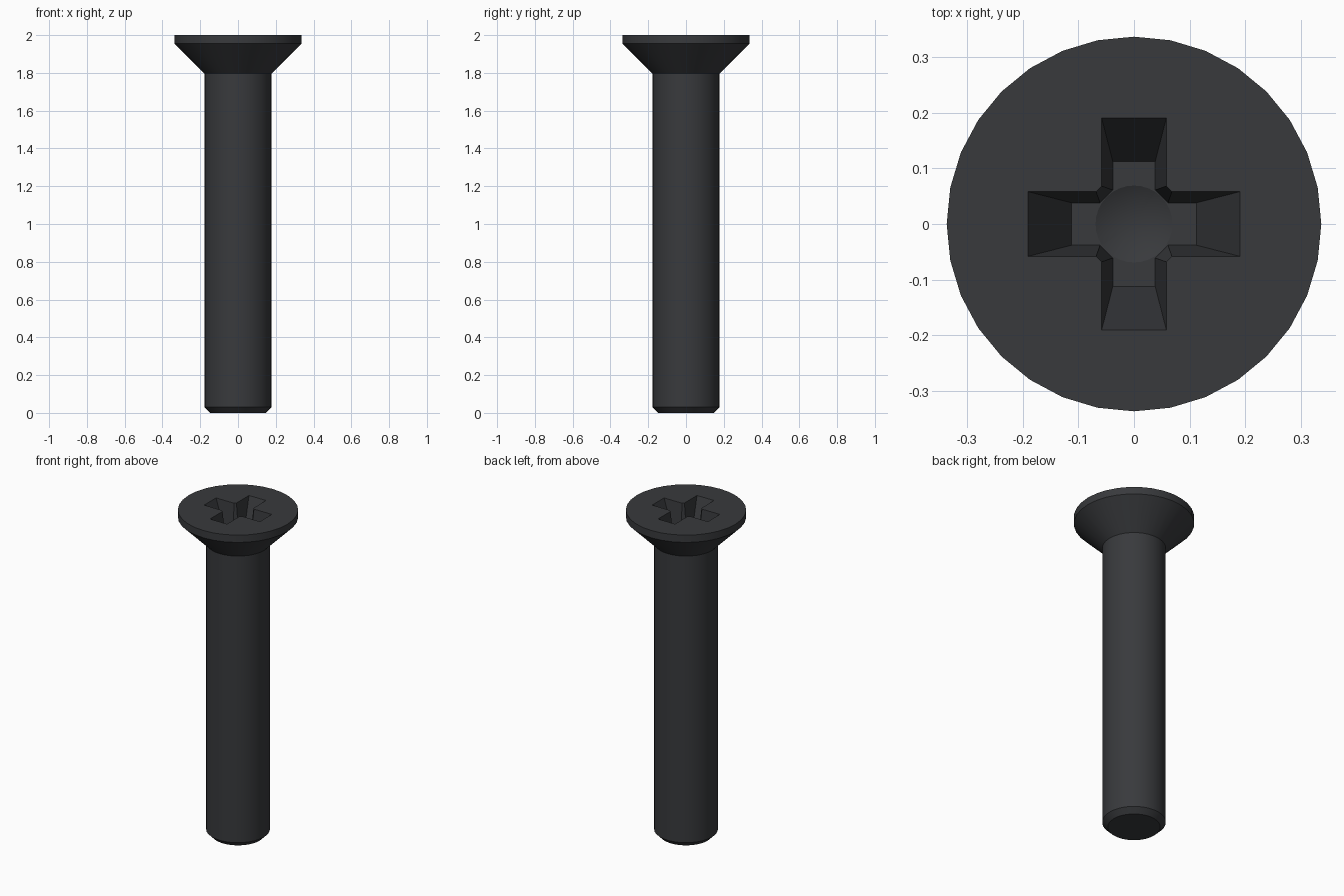
import bpy, bmesh, math
from mathutils import Matrix

if "Cube" in bpy.data.objects:
    bpy.data.objects.remove(bpy.data.objects["Cube"])

TOP, DEPTH, SIDES = 2.0, 0.2, 32


def make_object(name, bm):
    bmesh.ops.recalc_face_normals(bm, faces=bm.faces)
    mesh = bpy.data.meshes.new(name)
    bm.to_mesh(mesh)
    bm.free()
    ob = bpy.data.objects.new(name, mesh)
    bpy.context.collection.objects.link(ob)
    return ob


def lathe(name, profile):
    """Stack rings of (radius, z); a zero radius becomes a pole."""
    bm = bmesh.new()
    rings = []
    for r, z in profile:
        n = SIDES if r > 0 else 1
        rings.append([bm.verts.new((r * math.sin(2 * math.pi * i / SIDES),
                                    r * math.cos(2 * math.pi * i / SIDES), z)) for i in range(n)])
    for a, b in zip(rings, rings[1:]):
        for i in range(SIDES):
            j = (i + 1) % SIDES
            quad = [a[i % len(a)], a[j % len(a)], b[j % len(b)], b[i % len(b)]]
            bm.faces.new(list(dict.fromkeys(quad)))
    for ring in (rings[0], rings[-1]):
        if len(ring) > 1:
            bm.faces.new(ring)
    return make_object(name, bm)


def tapered_box(name, top, bottom, angle=0.0):
    """Box from the recess floor to just above the head, given half sizes."""
    k = 1.25
    over = [b + (t - b) * k for t, b in zip(top, bottom)]
    bm = bmesh.new()
    bmesh.ops.create_cube(bm, size=2)
    for v in bm.verts:
        up = v.co.z > 0
        sx, sy = over if up else bottom
        v.co = (v.co.x * sx, v.co.y * sy, TOP - DEPTH + (DEPTH * k if up else 0))
    bmesh.ops.rotate(bm, verts=bm.verts, cent=(0, 0, 0), matrix=Matrix.Rotation(angle, 3, 'Z'))
    return make_object(name, bm)


# Shank with chamfered tip and countersunk head
screw = lathe("countersunk_screw", [(0.147, 0), (0.178, 0.031), (0.178, 1.797),
                                    (0.336, 1.955), (0.336, TOP)])

# Cross recess: two tapered slots, chamfered inner corners, conical pit
floor = TOP - DEPTH
cutters = [
    tapered_box("slot_cutter_x", (0.19, 0.058), (0.112, 0.038)),
    tapered_box("slot_cutter_y", (0.19, 0.058), (0.112, 0.038), math.pi / 2),
    tapered_box("corner_cutter", (0.089, 0.089), (0.07, 0.07), math.pi / 4),
    lathe("pit_cutter", [(0.069, floor + 0.02), (0.069, floor), (0, floor - 0.035)]),
]
bpy.context.view_layer.objects.active = screw
screw.select_set(True)
for c in cutters:
    c.hide_render = True
    mod = screw.modifiers.new(c.name, 'BOOLEAN')
    mod.operation, mod.solver, mod.object = 'DIFFERENCE', 'EXACT', c
    bpy.ops.object.modifier_apply(modifier=mod.name)
    bpy.data.objects.remove(c)

# Blackened steel, smooth round surfaces with crisp edges
mat = bpy.data.materials.new("black_steel")
mat.diffuse_color = (0.04, 0.042, 0.046, 1)
mat.use_nodes = True
mat.node_tree.nodes["Principled BSDF"].inputs["Base Color"].default_value = mat.diffuse_color
screw.data.materials.clear()
screw.data.materials.append(mat)
bpy.ops.object.shade_smooth_by_angle(angle=math.radians(25))
